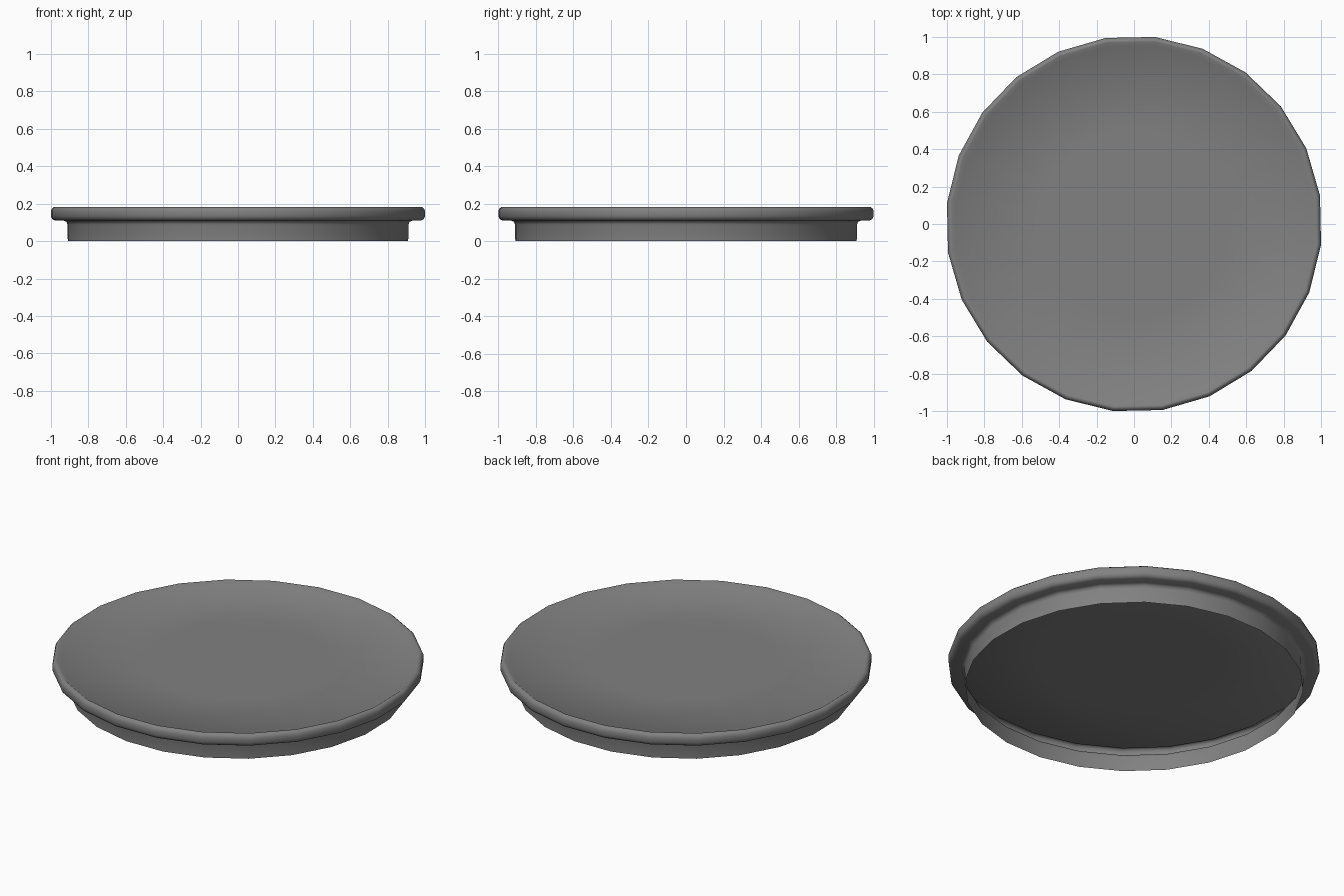
import bpy, bmesh, math

if "Cube" in bpy.data.objects:
    bpy.data.objects.remove(bpy.data.objects["Cube"])

SIDES = 24
START = math.radians(8.7)
K = 1 / math.cos(math.radians(6.3))   # vertex radius so the extents reach exactly 1

grey = bpy.data.materials.new("dark_grey")
grey.diffuse_color = (0.22, 0.22, 0.22, 1)
grey.use_nodes = True
grey.node_tree.nodes["Principled BSDF"].inputs["Base Color"].default_value = grey.diffuse_color


def lathe(name, profile):
    """Revolve an (r, z) profile around z into an open sheet."""
    bm = bmesh.new()
    rings = []
    for r, z in profile:
        if r == 0:
            rings.append([bm.verts.new((0, 0, z))] * SIDES)
            continue
        rings.append([bm.verts.new((r * K * math.cos(START + math.tau * i / SIDES),
                                    r * K * math.sin(START + math.tau * i / SIDES), z))
                      for i in range(SIDES)])
    for low, high in zip(rings, rings[1:]):
        for i in range(SIDES):
            j = (i + 1) % SIDES
            corners = [low[i], low[j], high[j], high[i]]
            bm.faces.new(list(dict.fromkeys(corners)))
    mesh = bpy.data.meshes.new(name)
    bm.to_mesh(mesh)
    bm.free()
    mesh.materials.append(grey)
    obj = bpy.data.objects.new(name, mesh)
    bpy.context.collection.objects.link(obj)
    bpy.ops.object.select_all(action='DESELECT')
    bpy.context.view_layer.objects.active = obj
    obj.select_set(True)
    bpy.ops.object.shade_smooth_by_angle(angle=math.radians(60))
    return obj


# Open skirt, fillet, rounded rim, then a short lip down to a flat top panel
lathe("lid", [
    (0.91, 0.0), (0.912, 0.088), (0.917, 0.103), (0.932, 0.11),
    (0.978, 0.11), (0.993, 0.118), (1.0, 0.133), (1.0, 0.16),
    (0.995, 0.174), (0.985, 0.182), (0.975, 0.183),
    (0.953, 0.167), (0.5, 0.165), (0.0, 0.165)])
